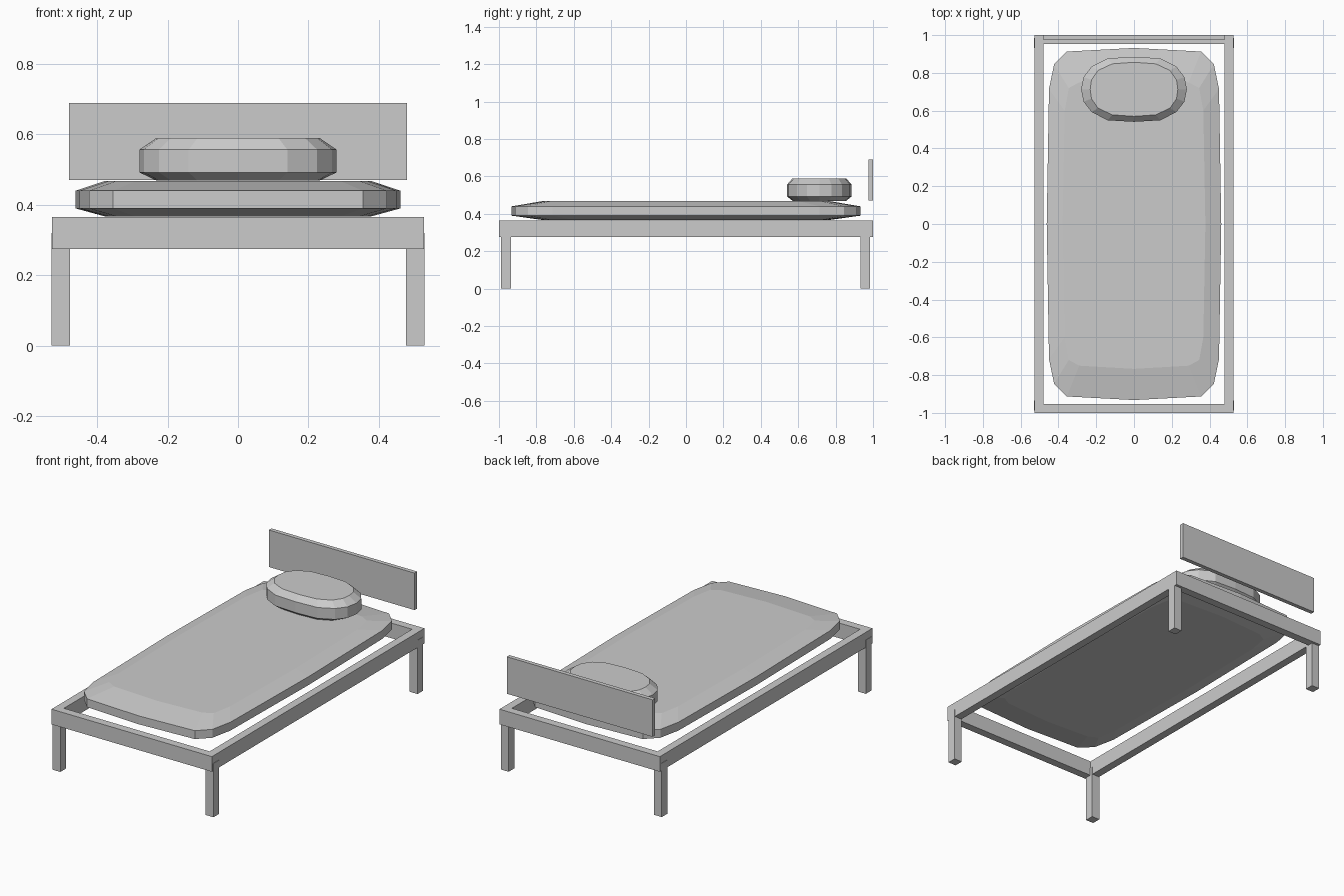
import bpy, bmesh

if "Cube" in bpy.data.objects:
    bpy.data.objects.remove(bpy.data.objects["Cube"])

grey = bpy.data.materials.new("plain_grey")
grey.diffuse_color = (0.6, 0.6, 0.6, 1)
grey.use_nodes = True
grey.node_tree.nodes["Principled BSDF"].inputs["Base Color"].default_value = grey.diffuse_color


def finish(name, bm):
    bmesh.ops.recalc_face_normals(bm, faces=bm.faces[:])
    me = bpy.data.meshes.new(name)
    bm.to_mesh(me)
    bm.free()
    me.materials.append(grey)
    ob = bpy.data.objects.new(name, me)
    bpy.context.collection.objects.link(ob)
    return ob


def box(name, x0, x1, y0, y1, z0, z1):
    bm = bmesh.new()
    bmesh.ops.create_cube(bm, size=1)
    for v in bm.verts:
        v.co.x = x1 if v.co.x > 0 else x0
        v.co.y = y1 if v.co.y > 0 else y0
        v.co.z = z1 if v.co.z > 0 else z0
    return finish(name, bm)


def full_loop(q):
    """Mirror a quarter outline (+x axis to +y axis) into a closed loop."""
    half = q + [(-x, y) for x, y in reversed(q[:-1])]
    return half + [(x, -y) for x, y in reversed(half[1:-1])]


def cushion(name, inner, outer, zs, cy=0.0):
    """Rounded slab: inner outline at bottom and top, outer outline between."""
    bm = bmesh.new()
    rings = []
    for q, z in zip((inner, outer, outer, inner), zs):
        rings.append([bm.verts.new((x, y + cy, z)) for x, y in full_loop(q)])
    for a, b in zip(rings, rings[1:]):
        n = len(a)
        for i in range(n):
            j = (i + 1) % n
            bm.faces.new((a[i], a[j], b[j], b[i]))
    bm.faces.new(rings[0])
    bm.faces.new(rings[-1])
    return finish(name, bm)


# bed frame rails
for s, side in ((-1, "left"), (1, "right")):
    box(side + "_rail", min(s * .48, s * .528), max(s * .48, s * .528), -1, 1, .275, .365)
for s, end in ((-1, "front"), (1, "back")):
    box(end + "_rail", -.48, .48, min(s * .952, s), max(s * .952, s), .275, .365)

# legs, running up into the frame
for sx, side in ((-1, "left"), (1, "right")):
    for end, y0, y1 in (("front", -.988, -.935), ("back", .932, .985)):
        box(f"{end}_{side}_leg", min(sx * .478, sx * .53), max(sx * .478, sx * .53),
            y0, y1, 0, .32)

# headboard
box("headboard", -.48, .48, .975, 1, .47, .69)

# mattress
cushion("mattress",
        [(.378, 0), (.367, .6), (.345, .72), (.29, .75), (0, .767)],
        [(.462, 0), (.45, .715), (.423, .845), (.355, .913), (0, .932)],
        (.367, .39, .44, .468))

# pillow
cushion("pillow",
        [(.232, 0), (.225, .05), (.19, .1), (.115, .135), (0, .143)],
        [(.28, 0), (.267, .065), (.225, .12), (.14, .164), (0, .172)],
        (.469, .492, .557, .59), cy=.713)
